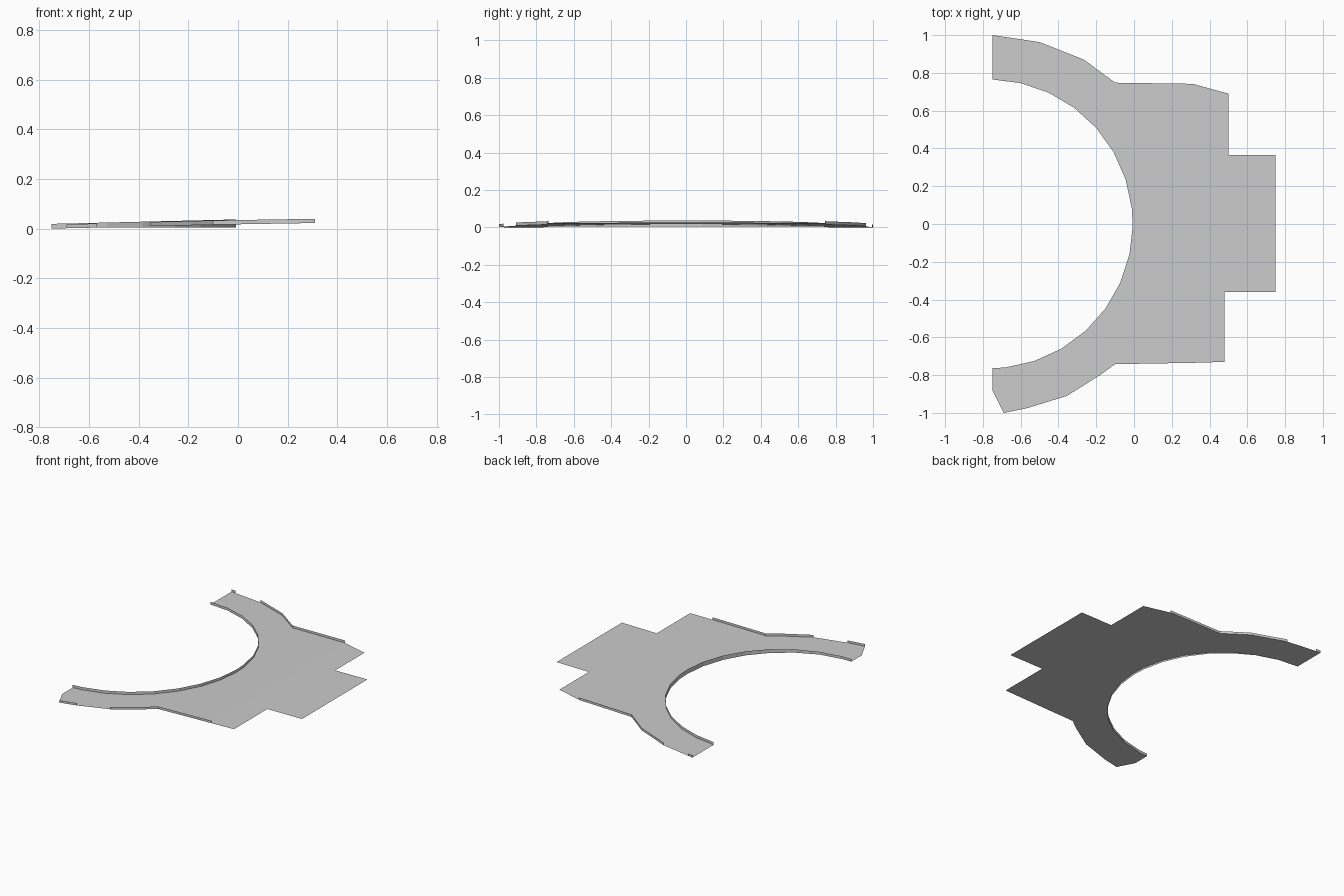
import bpy, bmesh, math

if "Cube" in bpy.data.objects:
    bpy.data.objects.remove(bpy.data.objects["Cube"])

grey = bpy.data.materials.new("concrete_grey")
grey.diffuse_color = (0.6, 0.6, 0.6, 1)
grey.use_nodes = True
grey.node_tree.nodes["Principled BSDF"].inputs["Base Color"].default_value = grey.diffuse_color

RISE = [(-0.75, 0.0), (0.0, 0.018), (0.31, 0.0225), (0.75, 0.027)]


def floor_z(x):
    """Height of the gently ramped floor."""
    for (x0, z0), (x1, z1) in zip(RISE, RISE[1:]):
        if x <= x1:
            return z0 + (z1 - z0) * max(0, x - x0) / (x1 - x0)
    return RISE[-1][1]


def finish(bm, name):
    me = bpy.data.meshes.new(name)
    bm.to_mesh(me)
    bm.free()
    me.materials.append(grey)
    ob = bpy.data.objects.new(name, me)
    bpy.context.collection.objects.link(ob)
    return ob


def wall(name, points, height, base=None):
    """Thin upright strip following a path on the floor."""
    bm = bmesh.new()
    rows = []
    for x, y in points:
        z = floor_z(x)
        low = z if base is None else min(base, z)
        rows.append((bm.verts.new((x, y, low)), bm.verts.new((x, y, z + height))))
    for a, b in zip(rows, rows[1:]):
        bm.faces.new((a[0], b[0], b[1], a[1]))
    finish(bm, name)


# Inner arc, from the +y arm tip round to the -y arm tip
angles = [77.3 - 11.85 * k for k in range(7)] + [-1] + [-12 - 11.9 * k for k in range(7)]
arc = [(-0.77 + 0.763 * math.cos(math.radians(a)), 0.765 * math.sin(math.radians(a)))
       for a in angles]
arc = [(-0.75, 0.765)] + arc + [(-0.75, -0.763)]

# Outer outline, from the -y arm tip round to the +y arm tip
outer = [(-0.75, -0.88), (-0.69, -1.0), (-0.57, -0.976), (-0.355, -0.91), (-0.18, -0.80),
         (-0.10, -0.742), (0.31, -0.735), (0.48, -0.73), (0.48, -0.36), (0.75, -0.36),
         (0.75, 0.365), (0.50, 0.365), (0.50, 0.69), (0.31, 0.742), (-0.10, 0.748),
         (-0.265, 0.87), (-0.50, 0.963), (-0.715, 0.995), (-0.75, 1.0)]

# Floor slab: flat outline, cut at the slope changes, then lifted
bm = bmesh.new()
# the last arc point closes the loop back to the -y tip
face = bm.faces.new([bm.verts.new((x, y, 0)) for x, y in outer + arc])
face.normal_update()
bmesh.ops.triangulate(bm, faces=[face], ngon_method='EAR_CLIP')
for x in (0.0, 0.31):
    bmesh.ops.bisect_plane(bm, geom=bm.verts[:] + bm.edges[:] + bm.faces[:],
                           plane_co=(x, 0, 0), plane_no=(1, 0, 0))
for v in bm.verts:
    v.co.z = floor_z(v.co.x)
for f in bm.faces:
    f.normal_update()
    if f.normal.z < 0:
        f.normal_flip()
finish(bm, "floor")

# Retaining wall along the inner arc, kerbs along the outside
wall("inner_wall", arc, 0.019, 0.005)
wall("kerb_front_tip", outer[1:3], 0.016)
wall("kerb_front", outer[3:7], 0.017)
wall("kerb_back", outer[13:17], 0.017)
wall("kerb_back_tip", outer[17:19], 0.016)
